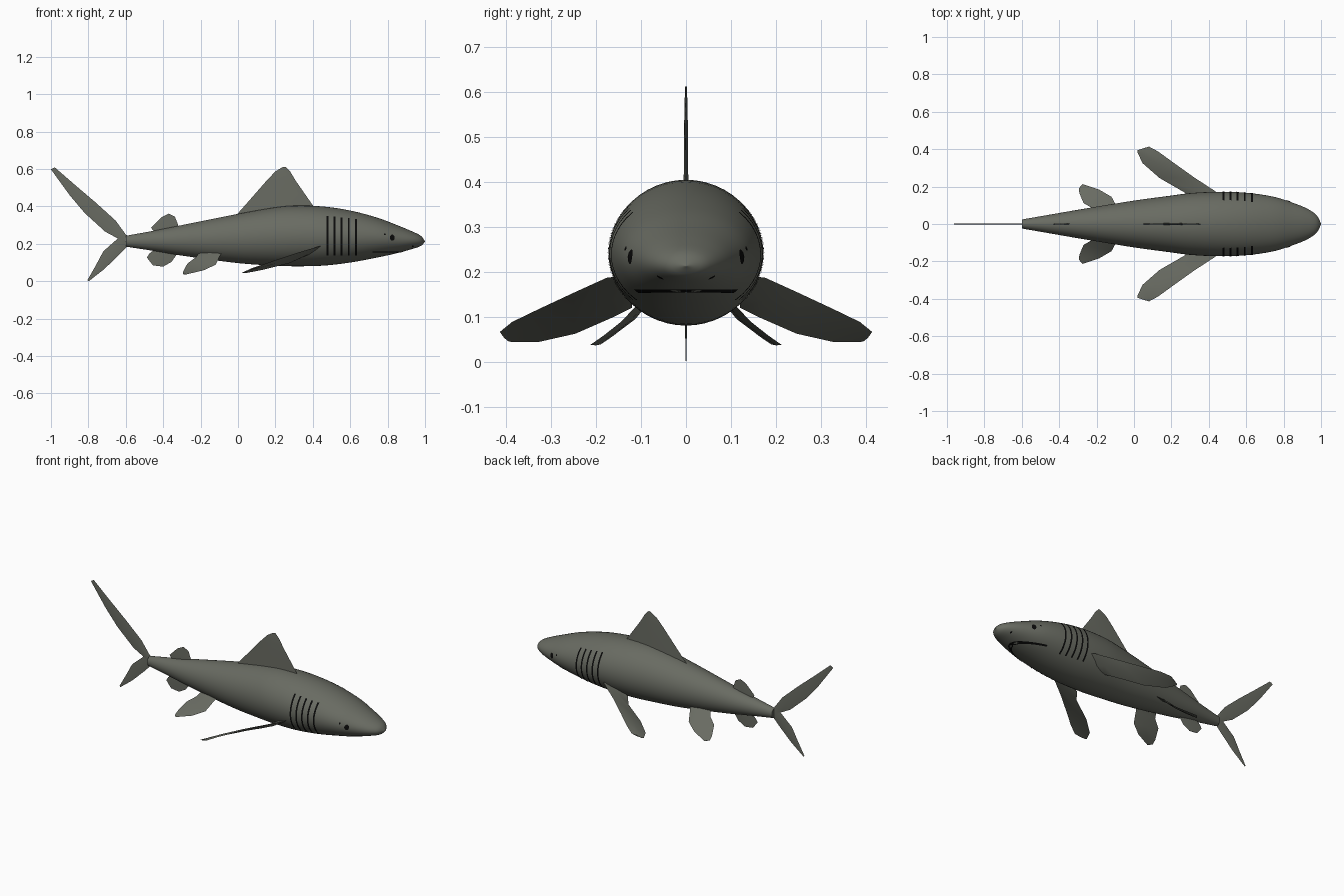
import bpy, bmesh, math
from mathutils import Vector

cube = bpy.data.objects.get("Cube")
if cube:
    bpy.data.objects.remove(cube, do_unlink=True)


def material(name, rgb):
    mat = bpy.data.materials.new(name)
    mat.use_nodes = True
    mat.diffuse_color = (*rgb, 1)
    bsdf = next(n for n in mat.node_tree.nodes if n.type == 'BSDF_PRINCIPLED')
    bsdf.inputs["Base Color"].default_value = (*rgb, 1)
    bsdf.inputs["Roughness"].default_value = 0.8
    return mat


SKIN = material("grey_green_skin", (0.14, 0.147, 0.122))
BLACK = material("black_marking", (0.003, 0.003, 0.003))


def finish(name, bm, mat, smooth_angle=None):
    mesh = bpy.data.meshes.new(name)
    bm.to_mesh(mesh)
    bm.free()
    mesh.materials.append(mat)
    obj = bpy.data.objects.new(name, mesh)
    bpy.context.collection.objects.link(obj)
    if smooth_angle:
        bpy.ops.object.select_all(action='DESELECT')
        obj.select_set(True)
        bpy.context.view_layer.objects.active = obj
        bpy.ops.object.shade_smooth_by_angle(angle=math.radians(smooth_angle))
    return obj


# Body stations: x, top z, bottom z, half width
STATIONS = [
    (-.6, .243, .185, .024), (-.45, .27, .162, .05), (-.3, .3, .137, .076),
    (0, .36, .097, .125), (.2, .395, .083, .152), (.3, .404, .08, .165),
    (.45, .4, .083, .172), (.6, .378, .1, .167), (.75, .338, .128, .145),
    (.85, .3, .15, .113), (.93, .267, .172, .08), (.98, .241, .19, .043),
    (1, .214, .212, .002)]


def section(x):
    """Centre height, half height and half width of the body at x."""
    last = len(STATIONS) - 1
    i = max(k for k in range(last) if STATIONS[k][0] <= x or k == 0)

    def slope(k, c):
        a, b = STATIONS[max(k - 1, 0)], STATIONS[min(k + 1, last)]
        return (b[c] - a[c]) / (b[0] - a[0])

    p, q = STATIONS[i], STATIONS[i + 1]
    d = q[0] - p[0]
    t = (x - p[0]) / d
    top, low, wide = [
        (1 + 2*t) * (1 - t)**2 * p[c] + t * (1 - t)**2 * d * slope(i, c)
        + t*t * (3 - 2*t) * q[c] + t*t * (t - 1) * d * slope(i + 1, c)
        for c in (1, 2, 3)]
    return (top + low) / 2, (top - low) / 2, wide


def on_skin(x, z, side, lift=1.012):
    """Point just outside the body at x and height z."""
    zc, h, w = section(x)
    s = max(-1, min(1, (z - zc) / h))
    return Vector((x, side * lift * w * math.sqrt(1 - s*s), zc + lift * h * s))


# Body
RINGS, SEGS = 48, 48
bm = bmesh.new()
rings = []
for i in range(RINGS + 1):
    x = -.6 + 1.6 * math.sin(math.pi / 2 * i / RINGS)
    zc, h, w = section(x)
    angles = [math.tau * k / SEGS for k in range(SEGS)]
    rings.append([bm.verts.new((x, w * math.cos(a), zc + h * math.sin(a))) for a in angles])
for a, b in zip(rings, rings[1:]):
    for k in range(SEGS):
        n = (k + 1) % SEGS
        bm.faces.new((a[k], a[n], b[n], b[k]))
bm.faces.new(rings[0])
bm.faces.new(rings[-1])
bmesh.ops.recalc_face_normals(bm, faces=bm.faces)
finish("body", bm, SKIN, 50)


# Fins: ribs of (leading point, trailing point), from root to tip
def fin(name, ribs, thick, side=1):
    ribs = [[Vector((p[0], 0, p[1])) if len(p) == 2 else
             Vector((p[0], side * p[1], p[2])) for p in rib] for rib in ribs]
    mids = [(a + b) / 2 for a, b in ribs]
    normal = (ribs[0][0] - ribs[0][1]).cross(mids[-1] - mids[0]).normalized()
    bm = bmesh.new()
    loops = []
    for i, ((lead, trail), mid) in enumerate(zip(ribs, mids)):
        bulge = normal * thick * (1 - .7 * i / (len(ribs) - 1))
        loops.append([bm.verts.new(p) for p in (lead, mid + bulge, trail, mid - bulge)])
    for a, b in zip(loops, loops[1:]):
        for k in range(4):
            n = (k + 1) % 4
            bm.faces.new((a[k], a[n], b[n], b[k]))
    bm.faces.new(loops[0])
    bm.faces.new(loops[-1])
    bmesh.ops.recalc_face_normals(bm, faces=bm.faces)
    finish(name, bm, SKIN, 25)


fin("dorsal_fin", [((.42, .38), (-.03, .33)), ((.39, .42), (.05, .42)),
                   ((.31, .535), (.155, .54)), ((.28, .585), (.2, .587)),
                   ((.255, .612), (.24, .611))], .006)
fin("second_dorsal_fin", [((-.31, .27), (-.42, .25)), ((-.32, .3), (-.455, .272)),
                          ((-.337, .345), (-.465, .287)), ((-.37, .361), (-.41, .342))], .004)
fin("anal_fin", [((-.31, .17), (-.42, .19)), ((-.326, .145), (-.475, .147)),
                 ((-.355, .104), (-.487, .126)), ((-.4, .078), (-.455, .085))], .004)
fin("tail_upper_lobe", [((-.58, .235), (-.62, .2)), ((-.6, .25), (-.645, .23)),
                        ((-.655, .325), (-.71, .265)), ((-.76, .42), (-.82, .365)),
                        ((-.86, .505), (-.9, .46)), ((-.98, .609), (-1, .598))], .004)
fin("tail_lower_lobe", [((-.58, .2), (-.63, .24)), ((-.594, .185), (-.65, .222)),
                        ((-.632, .145), (-.72, .16)), ((-.715, .065), (-.76, .085)),
                        ((-.798, 0), (-.805, .006))], .004)

for side, label in ((1, "left"), (-1, "right")):
    fin(label + "_pectoral_fin", [
        ((.46, .13, .19), (.31, .12, .12)), ((.435, .175, .187), (.275, .166, .097)),
        ((.32, .25, .153), (.136, .246, .062)), ((.215, .325, .118), (.045, .326, .044)),
        ((.13, .387, .088), (.018, .385, .043)), ((.08, .414, .066), (.02, .395, .045))],
        .009, side)
    fin(label + "_pelvic_fin", [
        ((-.08, .07, .16), (-.21, .06, .15)), ((-.097, .1, .135), (-.225, .086, .128)),
        ((-.12, .145, .088), (-.27, .112, .095)), ((-.185, .183, .058), (-.292, .165, .055)),
        ((-.275, .213, .037), (-.295, .19, .038))], .006, side)


# Markings: thin plates that follow the skin
def outward(bm, name):
    bmesh.ops.remove_doubles(bm, verts=bm.verts, dist=1e-5)
    bm.normal_update()
    for f in bm.faces:
        if f.normal.y * f.calc_center_median().y < 0:
            f.normal_flip()
    finish(name, bm, BLACK)


def ribbon(bm, pairs, side):
    rows = [[bm.verts.new(on_skin(x, z, side)) for x, z in pair] for pair in pairs]
    for a, b in zip(rows, rows[1:]):
        bm.faces.new((a[0], a[1], b[1], b[0]))


def spot(name, x, z, rx, rz, lift):
    bm = bmesh.new()
    for side in (1, -1):
        hub = bm.verts.new(on_skin(x, z, side, lift))
        rim = [bm.verts.new(on_skin(x + rx * math.cos(a), z + rz * math.sin(a), side, lift))
               for a in (math.tau * k / 12 for k in range(12))]
        for k in range(12):
            bm.faces.new((hub, rim[k], rim[(k + 1) % 12]))
    outward(bm, name)


# Gill slits
bm = bmesh.new()
for side in (1, -1):
    for k in range(5):
        x = .478 + .038 * k
        heights = [.138 + .21 * j / 14 - .004 * k * j / 14 for j in range(15)]
        ribbon(bm, [((x - .005, z), (x + .005, z)) for z in heights], side)
outward(bm, "gill_slits")

# Mouth
bm = bmesh.new()
for side in (1, -1):
    lips = [.72 + .175 * math.sin(math.pi / 2 * j / 24) for j in range(25)]
    ribbon(bm, [((x, .154), (x, .161)) for x in lips], side)
outward(bm, "mouth")

# Eyes, spiracles and nostrils
spot("eyes", .825, .233, .013, .016, 1.025)
spot("spiracles", .785, .251, .005, .005, 1.015)
spot("nostrils", .935, .188, .005, .004, 1.03)
